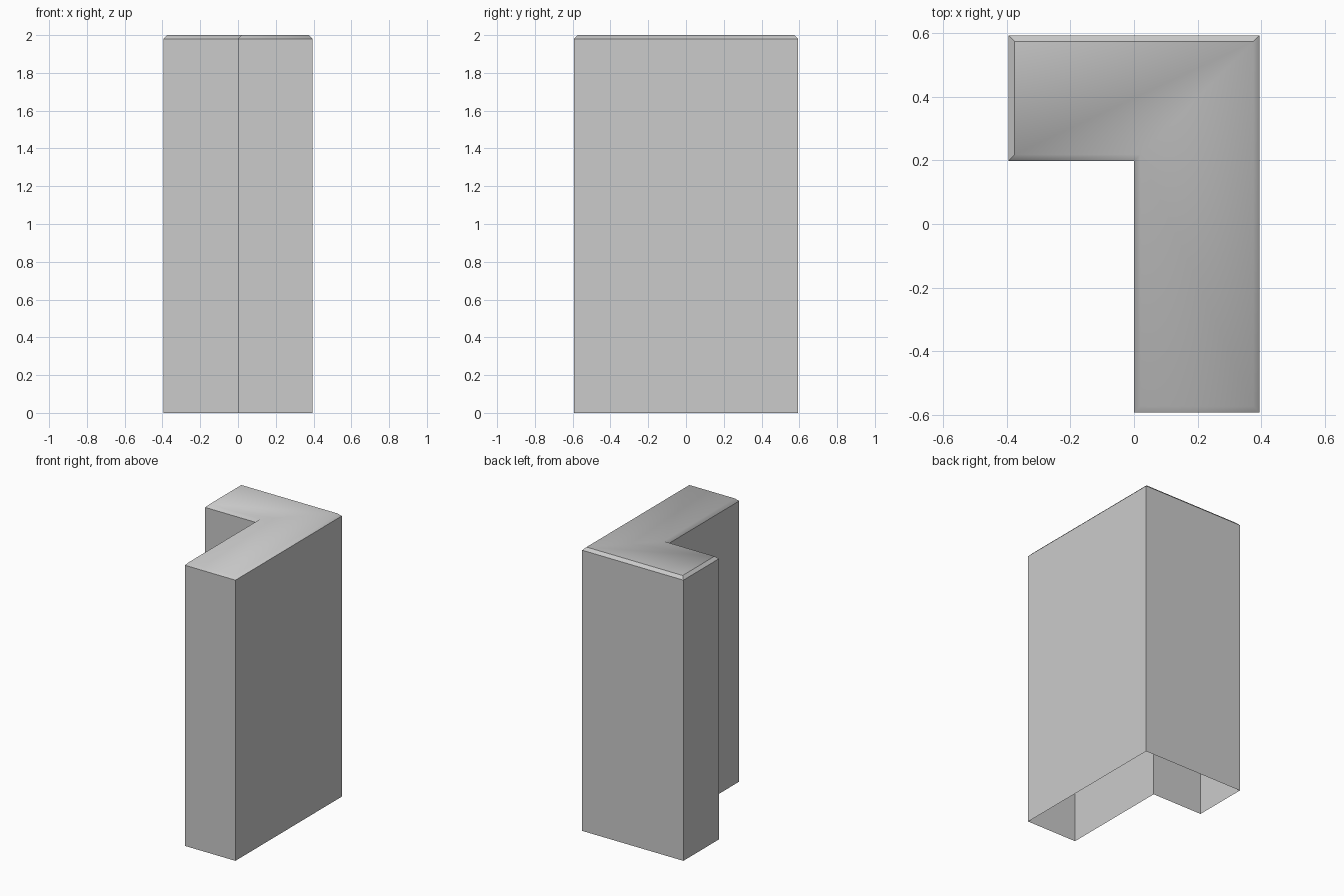
import bpy, bmesh

if "Cube" in bpy.data.objects:
    bpy.data.objects.remove(bpy.data.objects["Cube"])

W, D, N = 0.395, 0.593, 0.198   # half width, half depth, y of the inner corner
H, C = 2.0, 0.02                # height, chamfer size

# L-shaped footprint, counter-clockwise, with the inward direction at each corner
profile = [(0, -D, 1, 1), (W, -D, -1, 1), (W, D, -1, -1),
           (-W, D, 1, -1), (-W, N, 1, 1), (0, N, 1, 1)]

bm = bmesh.new()
base = [bm.verts.new((x, y, 0)) for x, y, _, _ in profile]
rim = [bm.verts.new((x, y, H - C)) for x, y, _, _ in profile]
top = [bm.verts.new((x + C * i, y + C * j, H)) for x, y, i, j in profile]


def band(lower, upper, smooth):
    for k in range(len(lower)):
        n = (k + 1) % len(lower)
        bm.faces.new((lower[k], lower[n], upper[n], upper[k])).smooth = smooth


# Flat walls (open underneath), chamfer and softly shaded top
band(base, rim, False)
band(rim, top, True)
bm.faces.new(top).smooth = True

# Crisp wall rim, and crisp chamfer on the back and left edges
for k in range(6):
    bm.edges.get((rim[k], rim[(k + 1) % 6])).smooth = False
for k in (2, 3):
    bm.edges.get((top[k], top[k + 1])).smooth = False
for k in (2, 3, 4):
    bm.edges.get((rim[k], top[k])).smooth = False

mesh = bpy.data.meshes.new("corner_block")
bm.to_mesh(mesh)
bm.free()
bpy.context.collection.objects.link(bpy.data.objects.new("corner_block", mesh))
